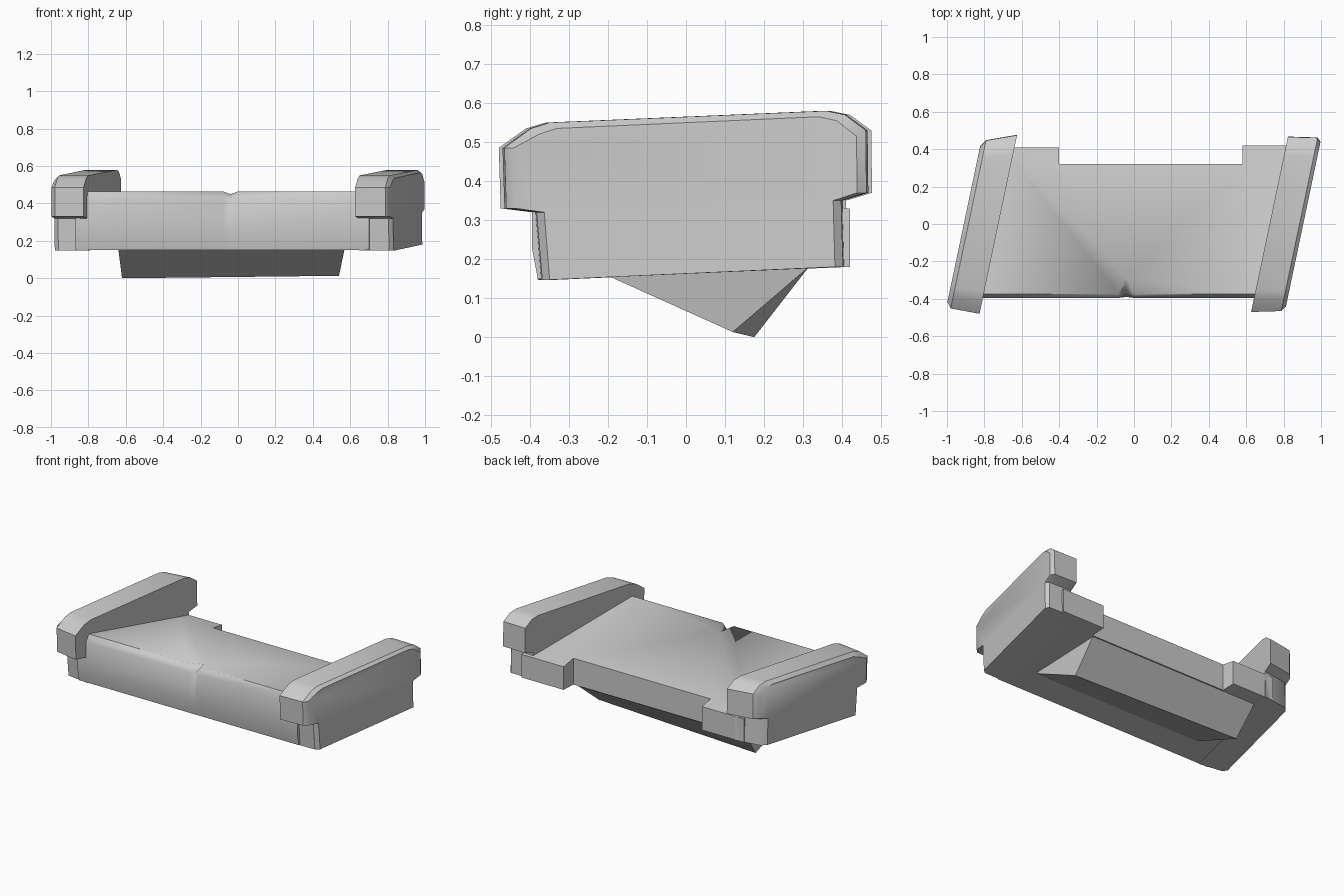
import bpy, bmesh, math

cube = bpy.data.objects.get("Cube")
if cube:
    bpy.data.objects.remove(cube, do_unlink=True)

# Single upholstery colour
grey = bpy.data.materials.new("grey_fabric")
grey.use_nodes = True
colour = (0.6, 0.6, 0.6, 1)
grey.diffuse_color = colour
grey.node_tree.nodes["Principled BSDF"].inputs["Base Color"].default_value = colour

SKEW = 0.21   # sideways lean of the plan per unit of depth


def loft(name, rings, angle):
    """Join rings of equal length into a closed solid."""
    bm = bmesh.new()
    rows = [[bm.verts.new(p) for p in ring] for ring in rings]
    n = len(rows[0])
    for a, b in zip(rows, rows[1:]):
        for i in range(n):
            j = (i + 1) % n
            bm.faces.new((a[i], a[j], b[j], b[i]))
    bm.faces.new(rows[0])
    bm.faces.new(rows[-1])
    bmesh.ops.recalc_face_normals(bm, faces=bm.faces)
    mesh = bpy.data.meshes.new(name)
    bm.to_mesh(mesh)
    bm.free()
    mesh.materials.append(grey)
    obj = bpy.data.objects.new(name, mesh)
    bpy.context.collection.objects.link(obj)
    bpy.ops.object.select_all(action="DESELECT")
    obj.select_set(True)
    bpy.context.view_layer.objects.active = obj
    bpy.ops.object.shade_smooth_by_angle(angle=math.radians(angle))
    return obj


# Armrests: side profile with overhanging ends, tapering to the outer face
arm_profile = [(-.38, .147), (-.395, .32), (-.475, .33), (-.48, .485),
               (-.41, .535), (-.36, .55), (.37, .58), (.42, .57),
               (.475, .53), (.477, .37), (.41, .35), (.415, .18)]


def arm(name, side, columns):
    rings = []
    for x, scale, drop in columns:
        rings.append([(side * x + SKEW * y * scale, y * scale,
                       z - (drop if z > .5 else 0)) for y, z in arm_profile])
    loft(name, rings, 35)


arm("left_arm", 1, [(.725, .98, 0), (.885, .97, 0), (.905, .92, .015)])
arm("right_arm", -1, [(.725, 1, 0), (.885, .94, 0), (.91, .87, .02)])


# Seat: stepped rear outline, sloping top, front crease
def seat_ring(front, crease, level):
    plan = [(-.87, front), (-.08, front), (-.04, crease), (0, front),
            (.70, front), (.88, .42), (.58, .42), (.58, .32),
            (-.40, .32), (-.40, .41), (-.70, .41)]
    ring = []
    for x, y in plan:
        low = .15 + .037 * (y + .39)
        high = .465 - .17 * (y + .38)
        ring.append((x, y, low + (high - low) * level))
    return ring


loft("seat", [seat_ring(-.38, -.38, 0), seat_ring(-.395, -.39, .25),
              seat_ring(-.395, -.375, .85), seat_ring(-.375, -.29, 1)], 70)

# Wedge-shaped foot below the seat
loft("foot_wedge", [
    [(-.64, -.2, .157), (-.62, .175, 0), (-.64, .315, .18)],
    [(.57, -.2, .157), (.54, .12, .013), (.57, .315, .18)]], 30)
